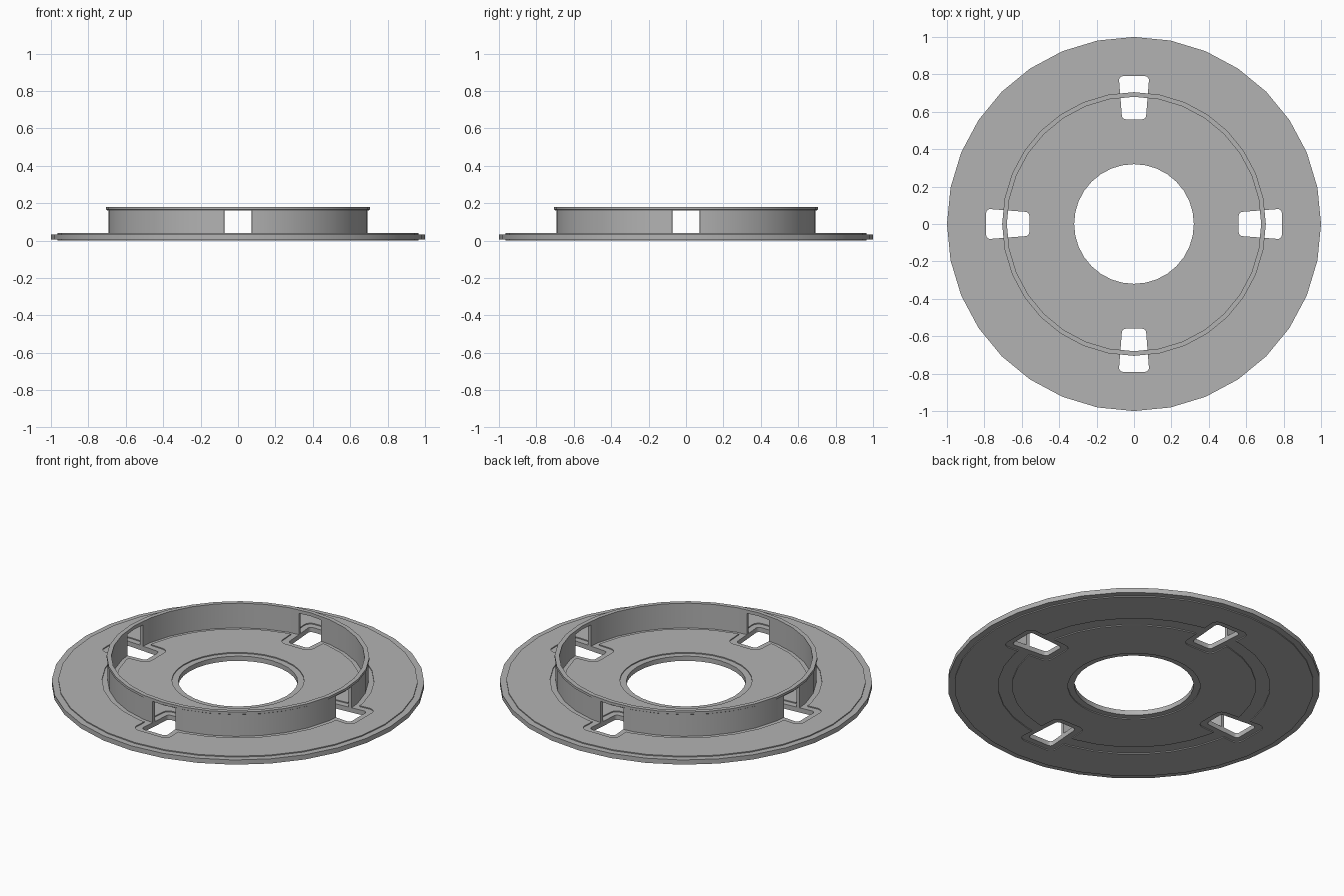
import bpy, bmesh, math
from mathutils import Matrix

if "Cube" in bpy.data.objects:
    bpy.data.objects.remove(bpy.data.objects["Cube"])

SEGMENTS = 32
grey = bpy.data.materials.new("light grey")
grey.diffuse_color = (0.45, 0.45, 0.45, 1)
grey.use_nodes = True
grey.node_tree.nodes["Principled BSDF"].inputs["Base Color"].default_value = grey.diffuse_color


def make_object(name, bm):
    bmesh.ops.recalc_face_normals(bm, faces=bm.faces)
    mesh = bpy.data.meshes.new(name)
    bm.to_mesh(mesh)
    bm.free()
    obj = bpy.data.objects.new(name, mesh)
    bpy.context.collection.objects.link(obj)
    mesh.materials.append(grey)
    return obj


def lathe(name, profile):
    """Turn a closed (radius, height) profile around z."""
    bm = bmesh.new()
    rings = []
    for i in range(SEGMENTS):
        a = 2 * math.pi * i / SEGMENTS
        rings.append([bm.verts.new((r * math.cos(a), r * math.sin(a), z)) for r, z in profile])
    n = len(profile)
    for i in range(SEGMENTS):
        p, q = rings[i], rings[(i + 1) % SEGMENTS]
        for j in range(n):
            k = (j + 1) % n
            bm.faces.new((p[j], q[j], q[k], p[k]))
    return make_object(name, bm)


def band(r0, r1, z0, z1):
    return [(r0, z0), (r1, z0), (r1, z1), (r0, z1)]


def slot_cutter(name, margin, z0, z1, corner=0.02):
    """Four tapered, round-cornered slots."""
    bm = bmesh.new()
    r0, r1 = 0.56 - margin, 0.79 + margin
    w0, w1 = 0.065 + margin, 0.08 + margin
    outline = []
    for r, w, sr, sw, start in ((r1, w1, 1, 1, 0), (r0, w0, -1, 1, 90),
                                (r0, w0, -1, -1, 180), (r1, w1, 1, -1, 270)):
        for step in range(5):
            a = math.radians(start + 22.5 * step)
            outline.append((r - sr * corner + corner * math.cos(a),
                            sw * (w - corner) + corner * math.sin(a)))
    for turn in range(4):
        rot = Matrix.Rotation(turn * math.pi / 2, 3, 'Z')
        low = [bm.verts.new(rot @ Matrix.Translation((x, y, z0)).translation) for x, y in outline]
        high = [bm.verts.new(rot @ Matrix.Translation((x, y, z1)).translation) for x, y in outline]
        bm.faces.new(low[::-1])
        bm.faces.new(high)
        n = len(outline)
        for i in range(n):
            j = (i + 1) % n
            bm.faces.new((low[i], low[j], high[j], high[i]))
    obj = make_object(name, bm)
    obj.hide_render = True
    return obj


def cut(obj, cutter):
    mod = obj.modifiers.new("slots", 'BOOLEAN')
    mod.operation = 'DIFFERENCE'
    mod.solver = 'EXACT'
    mod.object = cutter
    bpy.context.view_layer.objects.active = obj
    bpy.ops.object.modifier_apply(modifier=mod.name)


# Flat core plate and the upright ring
plate = lathe("base_plate", band(0.32, 1.0, 0.006, 0.034))
ring = lathe("upright_ring", [(0.68, 0.03), (0.70, 0.03), (0.70, 0.163),
                              (0.705, 0.166), (0.705, 0.18), (0.68, 0.18)])

# Thin raised panels on both sides, stopping short of every edge
panels = []
for side, z0, z1 in (("top", 0.030, 0.040), ("bottom", 0.0, 0.010)):
    panels.append(lathe(f"{side}_inner_panel", band(0.355, 0.655, z0, z1)))
    panels.append(lathe(f"{side}_outer_panel", band(0.73, 0.965, z0, z1)))

# Slots through the plate and ring, with a wider clearance in the panels
slots = slot_cutter("slot_cutter", 0.0, -0.1, 0.16)
clearance = slot_cutter("clearance_cutter", 0.035, -0.1, 0.16, 0.04)
cut(plate, slots)
cut(ring, slots)
for panel in panels:
    cut(panel, clearance)
for helper in (slots, clearance):
    bpy.data.objects.remove(helper)

# Smooth the round walls, keep the edges crisp
for obj in [plate, ring] + panels:
    bpy.ops.object.select_all(action='DESELECT')
    obj.select_set(True)
    bpy.context.view_layer.objects.active = obj
    bpy.ops.object.shade_smooth_by_angle(angle=math.radians(30))
